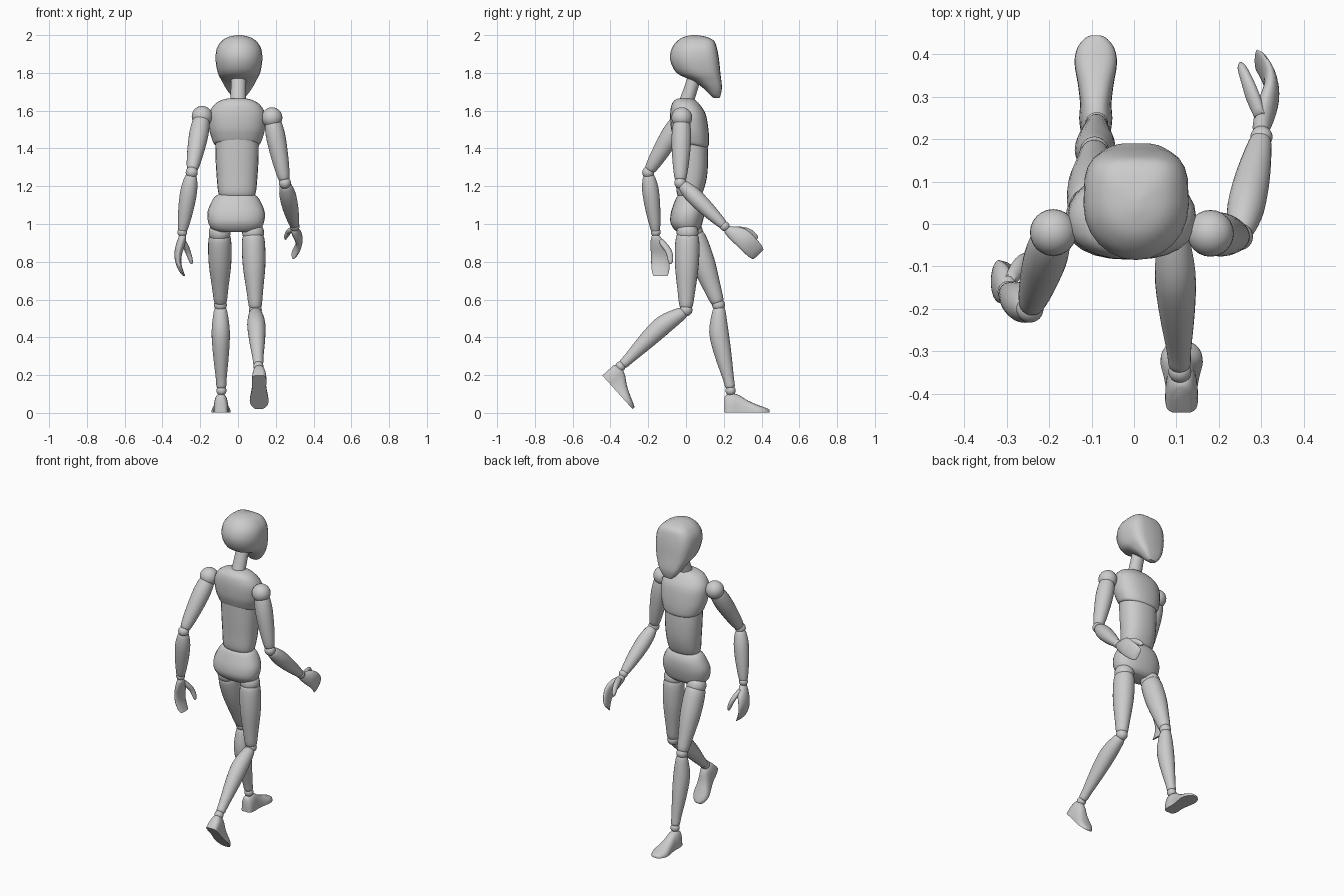
import bpy, bmesh, math
from mathutils import Vector as V

if "Cube" in bpy.data.objects:
    bpy.data.objects.remove(bpy.data.objects["Cube"])

N = 24      # points per ring
SUB = 3     # interpolated rings between two sections


def finish(name, bm, angle=50):
    bmesh.ops.recalc_face_normals(bm, faces=bm.faces)
    me = bpy.data.meshes.new(name)
    bm.to_mesh(me)
    bm.free()
    for p in me.polygons:
        p.use_smooth = True
    me.set_sharp_from_angle(angle=math.radians(angle))
    ob = bpy.data.objects.new(name, me)
    bpy.context.collection.objects.link(ob)
    return ob


def loft(name, rings, angle=50):
    """Skin a list of point rings, smoothing lengthwise with Catmull-Rom."""
    full = []
    for i in range(len(rings) - 1):
        p0, p1 = rings[max(i - 1, 0)], rings[i]
        p2, p3 = rings[i + 1], rings[min(i + 2, len(rings) - 1)]
        for s in range(SUB):
            t = s / SUB
            full.append([0.5 * (2 * b + (c - a) * t + (2 * a - 5 * b + 4 * c - d) * t**2
                                + (3 * b - a - 3 * c + d) * t**3)
                         for a, b, c, d in zip(p0, p1, p2, p3)])
    full.append(rings[-1])
    bm = bmesh.new()
    vs = [[bm.verts.new(p) for p in r] for r in full]
    for a, b in zip(vs, vs[1:]):
        for k in range(N):
            j = (k + 1) % N
            bm.faces.new((a[k], a[j], b[j], b[k]))
    bm.faces.new(vs[0])
    bm.faces.new(vs[-1])
    return finish(name, bm, angle)


def power(x, n):
    return math.copysign(abs(x) ** (2 / n), x)


def ring(c, u, v, ru, rv, n_pos=2, n_neg=2):
    """Superellipse; the +v half and -v half may have different squareness."""
    out = []
    for k in range(N):
        a = 2 * math.pi * k / N
        n = n_pos if math.sin(a) >= 0 else n_neg
        out.append(c + u * ru * power(math.cos(a), n) + v * rv * power(math.sin(a), n))
    return out


def body(name, cx, sections, n_front=2.3, n_back=2.3):
    """Upright part; section = (z, half width, back y, front y, forward tilt)."""
    loft(name, [ring(V((cx, (b + f) / 2, z)), V((1, 0, 0)), V((0, 1, tilt)), w, (f - b) / 2,
                     n_front, n_back) for z, w, b, f, tilt in sections])


def limb(name, a, b, sections):
    """Tapered limb from a to b; section = (t, side radius, front radius, front offset)."""
    a, b = V(a), V(b)
    d = (b - a).normalized()
    u = (V((1, 0, 0)) - d * d.x).normalized()
    v = u.cross(d)
    loft(name, [ring(a.lerp(b, t) + v * o, u, v, ru, rv) for t, ru, rv, o in sections])


def ball(name, c, r):
    bm = bmesh.new()
    bmesh.ops.create_uvsphere(bm, u_segments=24, v_segments=14, radius=r)
    bmesh.ops.translate(bm, verts=bm.verts, vec=c)
    finish(name, bm)


# Head: round at the back, flat mask-like face toward +y
body("head", 0.005, [
    (1.668, .025, .145, .178, 0), (1.685, .045, .125, .184, 0), (1.72, .07, .09, .19, 0),
    (1.76, .092, .03, .187, 0), (1.80, .112, -.05, .182, 0), (1.87, .124, -.084, .175, 0),
    (1.93, .117, -.075, .164, 0), (1.97, .09, -.045, .148, 0), (1.99, .056, -.012, .11, 0),
    (2.0, .012, .03, .06, 0)], n_front=3.6, n_back=2)
limb("neck", (0, -.003, 1.63), (.003, .05, 1.79), [(0, .043, .04, 0), (.5, .04, .036, 0), (1, .04, .036, 0)])

# Torso
body("chest", -.005, [
    (1.665, .045, -.04, .03, 0), (1.655, .085, -.06, .05, 0), (1.63, .122, -.077, .075, 0),
    (1.58, .15, -.084, .105, 0), (1.50, .147, -.08, .12, -.1), (1.45, .133, -.068, .122, -.18),
    (1.425, .122, -.058, .117, -.2), (1.42, .105, -.05, .105, -.2)])
body("abdomen", -.005, [
    (1.45, .115, -.06, .112, 0), (1.35, .114, -.057, .117, 0), (1.25, .108, -.053, .111, 0),
    (1.17, .1, -.05, .09, 0), (1.14, .086, -.035, .07, 0), (1.125, .055, -.012, .048, 0)])
body("pelvis", -.01, [
    (1.16, .085, -.03, .07, 0), (1.145, .112, -.048, .085, 0), (1.11, .134, -.064, .098, 0),
    (1.06, .152, -.08, .098, 0), (1.01, .148, -.083, .088, 0), (.975, .13, -.065, .075, 0),
    (.958, .095, -.045, .055, 0)])

# Limb profiles
UPPER_ARM = [(.02, .036, .036, 0), (.12, .047, .047, 0), (.35, .051, .052, 0),
             (.7, .042, .043, 0), (.93, .03, .031, 0), (.96, .02, .02, 0)]
FOREARM = [(.04, .024, .024, 0), (.1, .034, .034, 0), (.3, .044, .044, 0),
           (.6, .041, .04, 0), (.94, .027, .026, 0), (.97, .018, .018, 0)]
THIGH = [(.02, .045, .05, 0), (.06, .057, .06, 0), (.2, .062, .065, 0), (.45, .059, .062, 0),
         (.75, .044, .047, 0), (.95, .034, .035, 0), (.98, .022, .022, 0)]
SHIN = [(.03, .025, .025, 0), (.08, .036, .036, -.004), (.3, .048, .051, -.018),
        (.55, .043, .046, -.014), (.85, .029, .03, -.003), (.95, .026, .026, 0), (.97, .018, .018, 0)]
# Foot: (distance from heel, half width, height)
FOOT = [(0, .022, .08), (.012, .034, .093), (.045, .039, .1), (.08, .037, .09), (.125, .042, .062),
        (.175, .05, .04), (.21, .044, .027), (.232, .028, .018), (.24, .014, .012)]
# Mitten hand: (inward, forward, along, thickness, half width)
HAND = [(0, 0, .012, .014, .015), (0, .002, .03, .021, .027), (-.012, .018, .075, .024, .046),
        (-.022, .025, .12, .02, .05), (-.02, .025, .165, .015, .049),
        (-.004, .025, .21, .011, .045), (.01, .025, .232, .006, .036)]
THUMB = [(.002, .025, .04, .014, .016), (.018, .05, .075, .017, .021),
         (.032, .071, .11, .015, .018), (.045, .078, .15, .011, .014), (.049, .077, .168, .004, .006)]


def arm(side, shoulder, elbow, wrist, inward, forward, along):
    i, f, d, w = V(inward), V(forward), V(along), V(wrist)
    ball(side + "_shoulder_joint", shoulder, .055)
    limb(side + "_upper_arm", shoulder, elbow, UPPER_ARM)
    ball(side + "_elbow_joint", elbow, .032)
    limb(side + "_forearm", elbow, wrist, FOREARM)
    ball(side + "_wrist_joint", wrist, .026)
    for part, rows in (("_hand", HAND), ("_thumb", THUMB)):
        loft(side + part, [ring(w + i * a + f * b + d * c, i, f, t, h) for a, b, c, t, h in rows])


def leg(side, hip, knee, ankle, heel, pitch):
    ball(side + "_hip_joint", hip, .058)
    limb(side + "_thigh", hip, knee, THIGH)
    ball(side + "_knee_joint", knee, .034)
    limb(side + "_shin", knee, ankle, SHIN)
    ball(side + "_ankle_joint", ankle, .027)
    fwd = V((0, math.cos(pitch), -math.sin(pitch)))
    up = V((0, math.sin(pitch), math.cos(pitch)))
    rings = []
    for s, w, h in FOOT:    # flat-soled D section
        sec = ring(V(heel) + fwd * s, V((1, 0, 0)), up, w, h, 2.6, 2.6)
        rings.append([p - up * min((p - V(heel)).dot(up), 0) for p in sec])
    loft(side + "_foot", rings, 45)


# Arms: left swings back, right swings forward
arm("left", (-.19, -.02, 1.57), (-.245, -.2, 1.273), (-.295, -.16, .957),
    (1, 0, 0), (0, 1, 0), (0, 0, -1))
arm("right", (.18, -.022, 1.563), (.248, -.03, 1.218), (.3, .205, .988),
    (-1, 0, 0), (0, .72, .695), (0, .695, -.72))

# Legs: left steps forward, right pushes off on its toes
leg("left", (-.097, .032, .955), (-.093, .172, .572), (-.088, .236, .118), (-.09, .203, .003), math.radians(0))
leg("right", (.08, .008, .955), (.092, 0, .545), (.108, -.347, .246), (.112, -.443, .198), math.radians(48))
